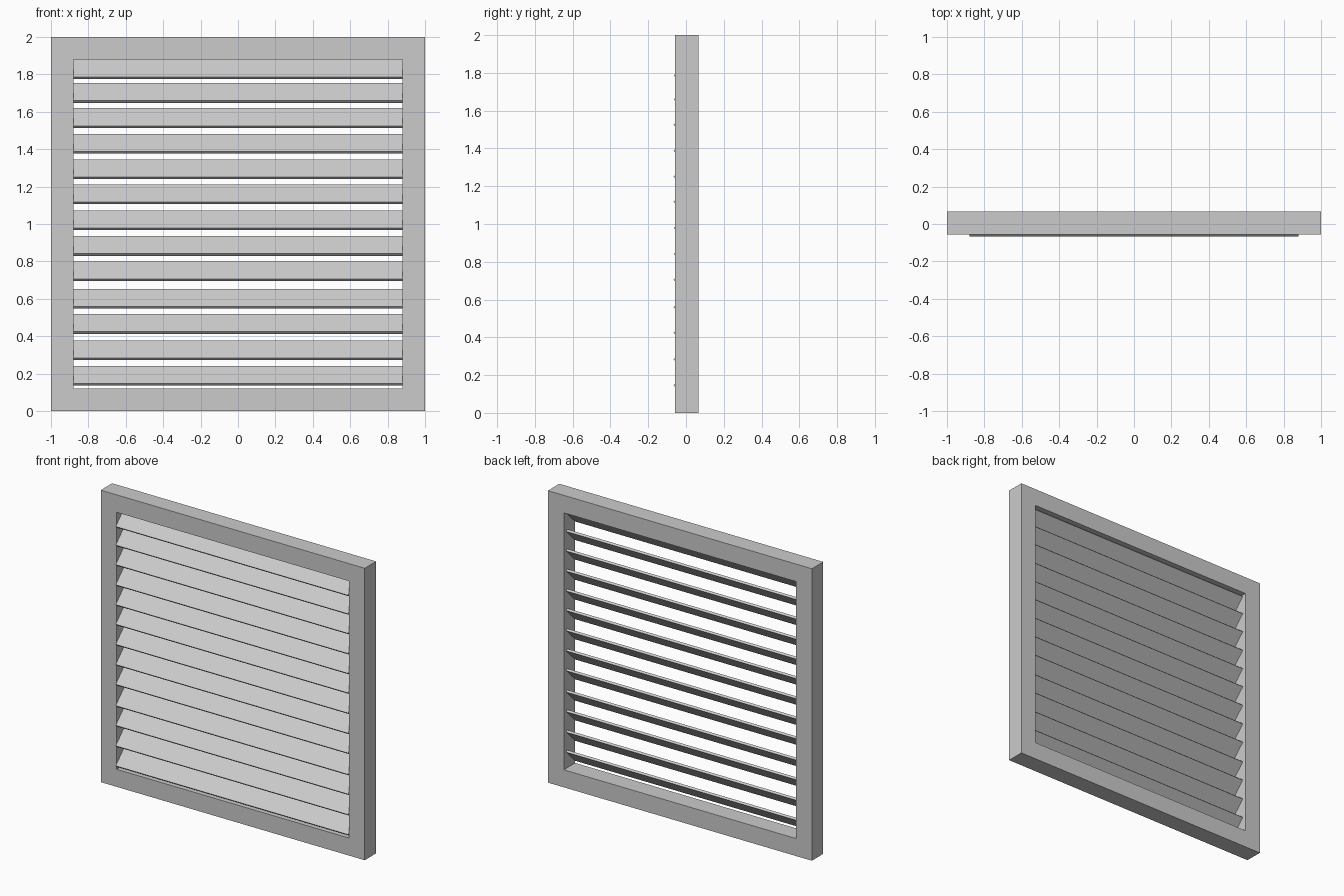
import bpy, bmesh

if "Cube" in bpy.data.objects:
    bpy.data.objects.remove(bpy.data.objects["Cube"])

def prism(name, loops, axis_map, lo, hi):
    """Extrude a closed profile from lo to hi."""
    bm = bmesh.new()
    a = [bm.verts.new(axis_map(p, lo)) for p in loops]
    b = [bm.verts.new(axis_map(p, hi)) for p in loops]
    n = len(a)
    bm.faces.new(a)
    bm.faces.new(b[::-1])
    for i in range(n):
        bm.faces.new((a[i], b[i], b[(i + 1) % n], a[(i + 1) % n]))
    bmesh.ops.recalc_face_normals(bm, faces=bm.faces)
    me = bpy.data.meshes.new(name)
    bm.to_mesh(me)
    bm.free()
    ob = bpy.data.objects.new(name, me)
    bpy.context.collection.objects.link(ob)
    return ob

# Outer frame: one-piece rectangular ring
FRONT, BACK, OPEN = -0.057, 0.066, 0.88
bm = bmesh.new()
signs = [(-1, -1), (1, -1), (1, 1), (-1, 1)]
rings = [[bm.verts.new((sx * r, y, 1 + sz * r)) for sx, sz in signs]
         for r, y in ((1, FRONT), (1, BACK), (OPEN, BACK), (OPEN, FRONT))]
for k in range(4):
    p, q = rings[k], rings[(k + 1) % 4]
    for i in range(4):
        j = (i + 1) % 4
        bm.faces.new((p[i], p[j], q[j], q[i]))
bmesh.ops.recalc_face_normals(bm, faces=bm.faces)
mesh = bpy.data.meshes.new("frame")
bm.to_mesh(mesh)
bm.free()
bpy.context.collection.objects.link(bpy.data.objects.new("frame", mesh))

# Slats: thin plates tilted 45 degrees, low edge poking out of the front
T, H, TIP = 0.011, 0.105, -0.066
tops = [0.241, 0.378, 0.518, 0.653, 0.799, 0.935, 1.073,
        1.211, 1.345, 1.481, 1.619, 1.753, 1.88]
for i, top in enumerate(tops):
    z = top - H
    profile = [(TIP, z + T), (TIP + T, z), (TIP + H, top - T), (TIP + H - T, top)]
    prism(f"slat_{i + 1}", profile, lambda p, x: (x, p[0], p[1]), -OPEN, OPEN)
